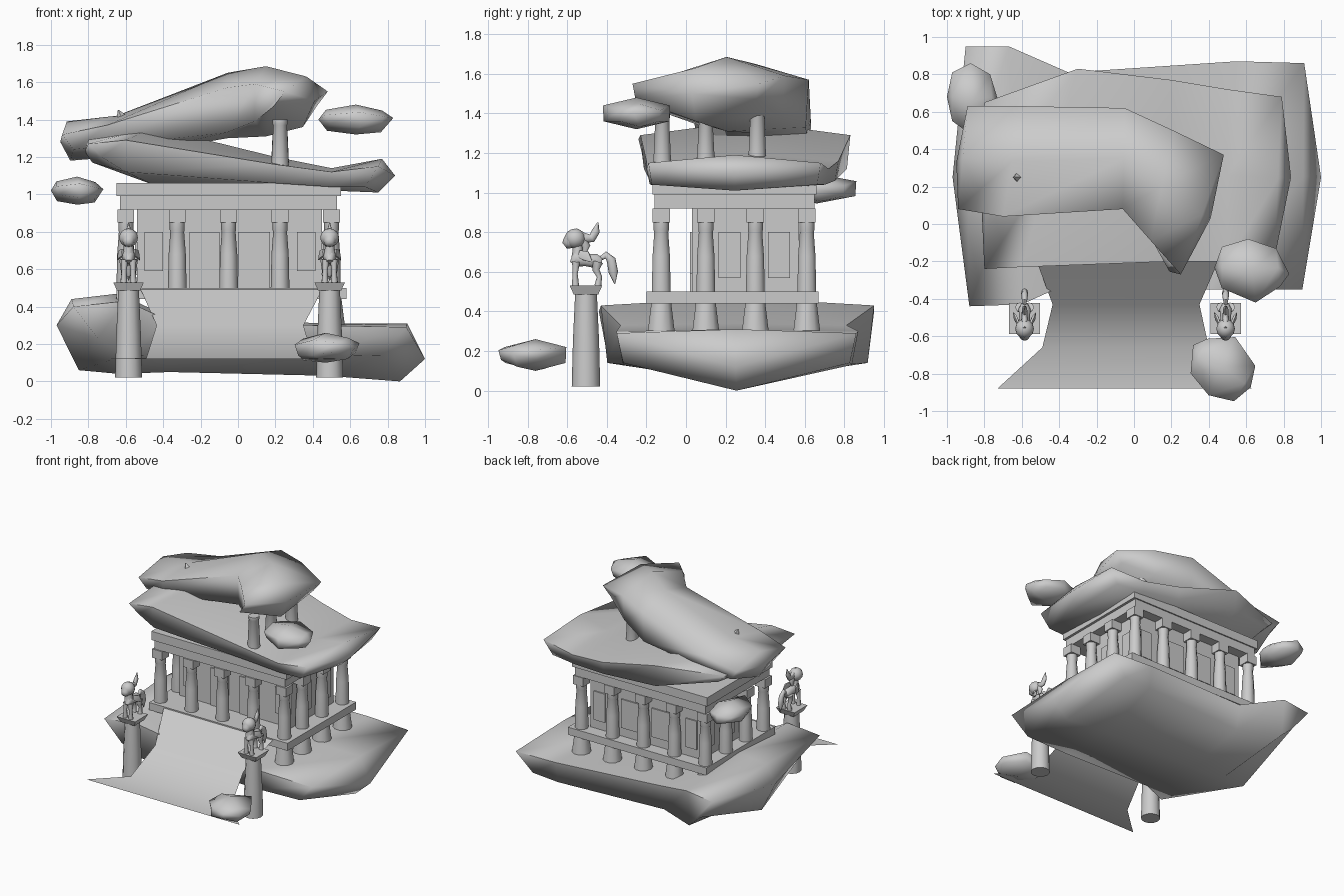
import bpy, bmesh, math
from mathutils import Vector, Matrix

if "Cube" in bpy.data.objects:
    bpy.data.objects.remove(bpy.data.objects["Cube"])


def finish(bm, name, angle=45, loc=(0, 0, 0)):
    bmesh.ops.recalc_face_normals(bm, faces=bm.faces[:])
    me = bpy.data.meshes.new(name)
    bm.to_mesh(me)
    bm.free()
    for p in me.polygons:
        p.use_smooth = True
    me.set_sharp_from_angle(angle=math.radians(angle))
    ob = bpy.data.objects.new(name, me)
    ob.location = loc
    bpy.context.collection.objects.link(ob)
    return ob


def copy(ob, name, loc):
    dup = bpy.data.objects.new(name, ob.data)
    dup.location = loc
    bpy.context.collection.objects.link(dup)


def add_box(bm, x0, x1, y0, y1, z0, z1, flare=1.0):
    vs = bmesh.ops.create_cube(bm, size=1)['verts']
    for v in vs:
        s = flare if v.co.z < 0 else 1
        v.co = ((x0 + x1) / 2 + v.co.x * s * (x1 - x0), (y0 + y1) / 2 + v.co.y * s * (y1 - y0),
                z0 if v.co.z < 0 else z1)


def box(name, *dims):
    bm = bmesh.new()
    add_box(bm, *dims)
    return finish(bm, name)


def limb(bm, pts, radii, n=8, flat=1.0):
    """Tube of n-sided rings along a path, squashed sideways by flat."""
    pts = [Vector(p) for p in pts]
    rings = []
    for i, (p, r) in enumerate(zip(pts, radii)):
        t = (pts[min(i + 1, len(pts) - 1)] - pts[max(i - 1, 0)]).normalized()
        a = Vector((1, 0, 0))
        a = (a - t * a.dot(t)).normalized()
        b = t.cross(a)
        rings.append([bm.verts.new(p + a * r * flat * math.cos(k * math.tau / n)
                                   + b * r * math.sin(k * math.tau / n)) for k in range(n)])
    for r0, r1 in zip(rings, rings[1:]):
        for k in range(n):
            bm.faces.new((r0[k], r0[(k + 1) % n], r1[(k + 1) % n], r1[k]))
    bm.faces.new(rings[0])
    bm.faces.new(rings[-1])


def ball(bm, c, size):
    bmesh.ops.create_uvsphere(bm, u_segments=12, v_segments=8, radius=1,
                              matrix=Matrix.Translation(c) @ Matrix.Diagonal((*size, 1)))


def rock(name, sections, cap0, cap1, tuck=0.0, loc=(0, 0, 0), scale=(1, 1, 1), turn=0):
    """Loft of six-point sections (front xy, back xy, edge, crown, low, keel) with fan caps.
    The lower corners of both ends are tucked inwards."""
    bm = bmesh.new()
    rings = []
    for i, (fx, fy, bx, by, edge, crown, low, keel) in enumerate(sections):
        mx, my = (fx + bx) / 2, (fy + by) / 2
        t = tuck if i == 0 else -tuck if i == len(sections) - 1 else 0
        d = abs(tuck) * .25
        rings.append([bm.verts.new(p) for p in (
            (fx, fy, edge), (mx, my, crown), (bx, by, edge),
            (bx + t, by - d, low), (mx + t * .3, my, keel), (fx + t, fy + d, low))])
    for r0, r1 in zip(rings, rings[1:]):
        for k in range(6):
            bm.faces.new((r0[k], r0[(k + 1) % 6], r1[(k + 1) % 6], r1[k]))
    for ring, cap in ((rings[0], cap0), (rings[-1], cap1)):
        c = bm.verts.new(cap)
        for k in range(6):
            bm.faces.new((ring[k], ring[(k + 1) % 6], c))
    bm.transform(Matrix.Rotation(turn, 4, 'Z') @ Matrix.Diagonal((*scale, 1)))
    return finish(bm, name, 85, loc)


# Base rock and two slabs of the roof
rock("base_rock", [
    (-.88, -.44, -.9, .95, .40, .44, .23, .06),
    (-.6, -.43, -.67, .95, .43, .47, .14, .04),
    (-.38, -.33, -.35, .81, .33, .34, .13, .05),
    (.4, -.35, .55, .87, .30, .31, .13, .03),
    (.90, -.35, .91, .86, .29, .31, .14, .0)], (-.97, .25, .30), (1, .25, .12), .13)
rock("lower_roof_rock", [
    (-.8, -.24, -.8, .65, 1.27, 1.30, 1.2, 1.17),
    (-.6, -.23, -.3, .83, 1.29, 1.36, 1.12, 1.05),
    (.2, -.2, .2, .77, 1.16, 1.20, 1.06, 1.04),
    (.5, -.2, .5, .72, 1.12, 1.14, 1.04, 1.02),
    (.75, -.19, .79, .68, 1.15, 1.19, 1.04, 1.01)], (-.82, .2, 1.23), (.84, .25, 1.1), .07)
rock("upper_roof_rock", [
    (-.94, .08, -.89, .63, 1.32, 1.39, 1.24, 1.18),
    (-.7, .04, -.6, .63, 1.37, 1.42, 1.26, 1.2),
    (-.06, .08, -.05, .62, 1.57, 1.65, 1.33, 1.30),
    (.09, -.09, .21, .5, 1.59, 1.685, 1.39, 1.31),
    (.25, -.27, .48, .37, 1.55, 1.63, 1.47, 1.36)],
    (-.95, .33, 1.28), (.41, .03, 1.5), .06)

# Floating boulders
chunk = [(-.8, -.55, -.8, .75, .3, .65, -.3, -.75), (.1, -1, -.1, 1, .5, 1, -.5, -1),
         (.75, -.5, .65, .7, .2, .6, -.5, -.85)]
for name, loc, scale, turn in (
        ("boulder_left", (-.86, .66, 1.02), (.14, .2, .075), 0),
        ("boulder_right", (.63, -.25, 1.4), (.2, .17, .08), 0),
        ("boulder_front", (.47, -.76, .18), (.19, .17, .08), 2.6)):
    rock(name, chunk, (-1, .1, 0), (1, -.1, .1), .1, loc, scale, turn)

# Ramp: a thin sheet flaring at its foot
bm = bmesh.new()
prev = None
for y, x0, x1, z in ((-.88, -.73, .63, .12), (-.66, -.49, .40, .125),
                     (-.43, -.435, .35, .30), (-.2, -.52, .45, .49)):
    row = [bm.verts.new((x0, y, z)), bm.verts.new((x1, y, z))]
    if prev:
        bm.faces.new((prev[0], prev[1], row[1], row[0]))
    prev = row
finish(bm, "ramp", 60)

# Temple floor, hall, beam and cornice
box("temple_floor", -.65, .58, -.2, .67, .44, .5)
box("hall", -.54, .45, .03, .57, .5, .92)
box("beam", -.63, .53, -.16, .65, .92, .99)
box("cornice", -.65, .55, -.17, .66, .99, 1.06)

# Doors and windows between the columns
for x, w, z in ((-.45, .1, .59), (-.18, .16, .5), (.085, .17, .5), (.365, .1, .59)):
    box("front_panel", x - w / 2, x + w / 2, .02, .04, z, .8)
    box("back_panel", x - w / 2, x + w / 2, .56, .58, .57, .8)
for y in (.22, .47):
    for x in (-.54, .45):
        box("side_panel", x - .01, x + .01, y - .055, y + .055, .57, .8)

# Colonnade with tapered piers below the floor
bm = bmesh.new()
limb(bm, [(0, 0, z) for z in (.5, .68, .8, .81, .86)], (.05, .046, .037, .04, .04), 10)
add_box(bm, -.045, .045, -.045, .045, .85, .92)
column = finish(bm, "column")
bm = bmesh.new()
limb(bm, [(0, 0, .27), (0, 0, .45)], (.075, .052), 10)
pier = finish(bm, "pier")
xs, ys = (-.6, -.325, -.05, .225, .5), (-.125, .1, .35, .61)
spots = [(x, y, 0) for x in xs for y in ys if x in (xs[0], xs[-1]) or y in (ys[0], ys[-1])]
column.location = pier.location = spots[0]
for s in spots[1:]:
    copy(column, "column", s)
    copy(pier, "pier", s)

# Broken columns between the roof slabs
for x, y, z0, z1 in ((.225, -.12, 1.13, 1.40), (.225, .1, 1.15, 1.38), (.225, .36, 1.15, 1.43)):
    bm = bmesh.new()
    limb(bm, [(x, y, z0), (x, y, z1 - .03), (x, y, z1 - .02), (x, y, z1)], (.048, .037, .042, .04), 10)
    finish(bm, "broken_column")
# Broken column tip poking out of the upper slab
bm = bmesh.new()
limb(bm, [(-.6, .25, 1.36), (-.64, .25, 1.45)], (.06, .004), 4)
finish(bm, "column_shard")

# Pedestal columns
bm = bmesh.new()
limb(bm, [(0, 0, z) for z in (.02, .25, .49)], (.072, .066, .055), 12)
add_box(bm, -.082, .082, -.082, .082, .485, .53, .75)
pedestal = finish(bm, "pedestal", loc=(-.585, -.505, 0))
copy(pedestal, "pedestal", (.49, -.505, 0))

# Winged horse statue, local origin on the pedestal axis, facing front
bm = bmesh.new()
limb(bm, [(0, -.065, .64), (0, -.05, .665), (0, 0, .66), (0, .05, .655), (0, .08, .65)],
     (.02, .042, .033, .038, .02), 10, .85)
limb(bm, [(0, -.04, .67), (0, -.042, .71), (0, -.045, .76)], (.034, .026, .026))
ball(bm, (0, -.055, .768), (.05, .052, .05))
limb(bm, [(0, -.07, .765), (0, -.095, .742), (0, -.108, .732)], (.042, .03, .018))
for s in (-1, 1):
    limb(bm, [(s * .022, -.05, .65), (s * .024, -.055, .59), (s * .025, -.053, .53)], (.02, .013, .018))
    limb(bm, [(s * .024, .06, .65), (s * .026, .05, .61), (s * .026, .068, .575),
              (s * .026, .06, .53)], (.026, .018, .013, .018))
    limb(bm, [(s * .03, -.035, .69), (s * .047, 0, .68), (s * .06, .03, .65)],
         (.022, .028, .004), 6, .4)
# Crest of mane, lower mane and tail
limb(bm, [(0, -.06, .8), (0, -.01, .77), (0, .03, .77), (0, .05, .805), (0, .06, .85)],
     (.024, .026, .022, .02, .003), 8, .7)
limb(bm, [(0, -.03, .78), (0, .0, .73), (0, -.01, .68)], (.024, .022, .005), 8, .8)
limb(bm, [(0, .07, .665), (0, .1, .685), (0, .127, .66), (0, .138, .6), (0, .145, .54)],
     (.01, .018, .023, .024, .003), 8, .8)
statue = finish(bm, "horse_statue", 60, (-.585, -.505, 0))
copy(statue, "horse_statue", (.49, -.505, 0))
